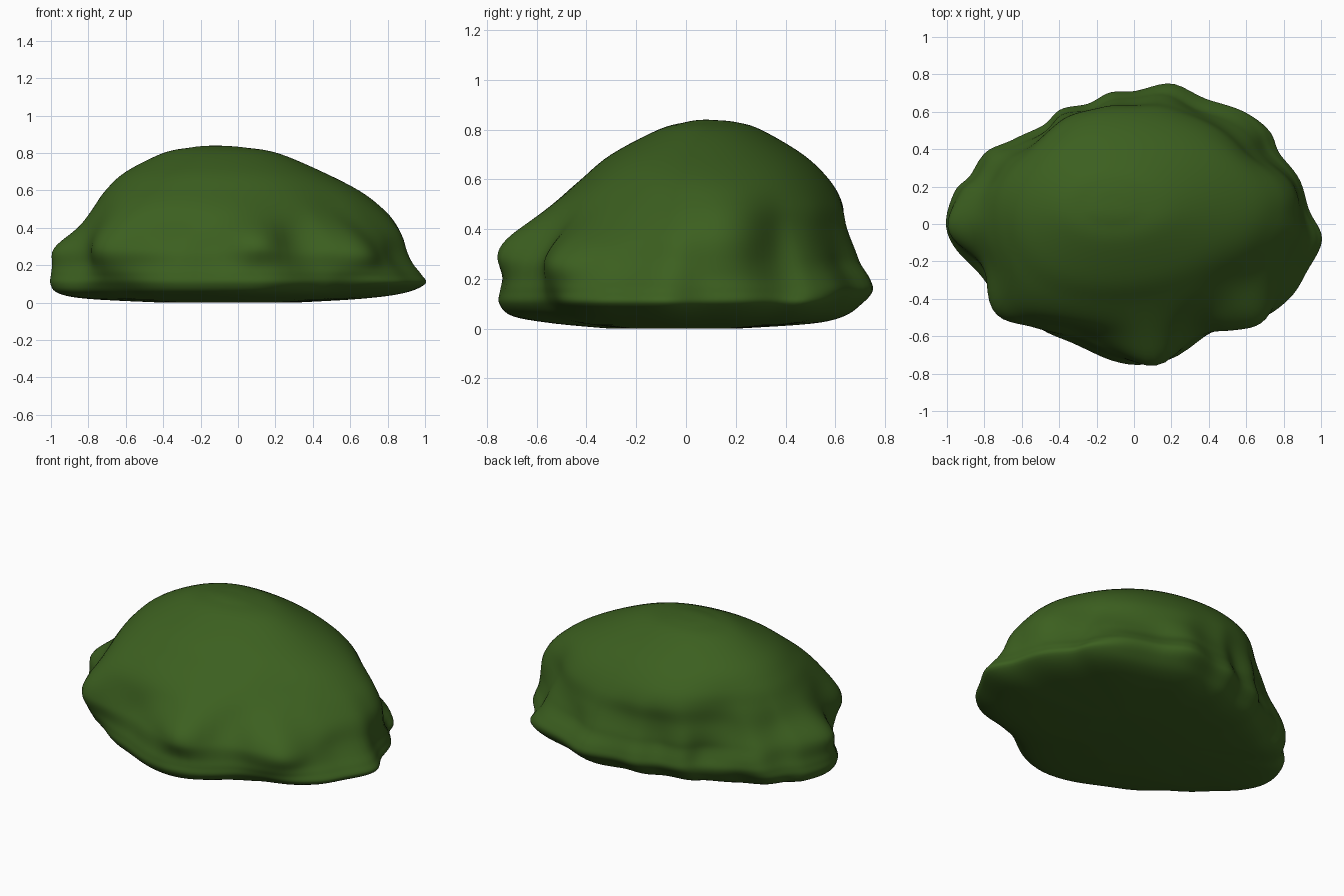
import bpy, bmesh, math
from mathutils import Vector, noise

if "Cube" in bpy.data.objects:
    bpy.data.objects.remove(bpy.data.objects["Cube"], do_unlink=True)

SIDES, STEPS = 144, 5
CENTRE = Vector((-0.12, 0.08))

# Ground plan of the widest part, counter-clockwise
OUTLINE = [(1, -.08), (.92, .08), (.87, .25), (.79, .4), (.75, .53), (.63, .62), (.4, .68),
           (.2, .755), (0, .715), (-.13, .71), (-.25, .65), (-.4, .62), (-.5, .55), (-.68, .49),
           (-.84, .42), (-.89, .27), (-.96, .18), (-1, 0), (-.95, -.16), (-.82, -.3),
           (-.7, -.46), (-.55, -.55), (-.35, -.63), (-.1, -.735), (.13, -.745), (.4, -.62),
           (.58, -.59), (.74, -.53), (.85, -.4), (.92, -.26)]

# Height, then reach to right, left, front and back
LEVELS = [(0, -.4, .3, -.3, .2), (.02, -.8, .65, -.52, .5), (.05, -.96, .88, -.69, .63),
          (.1, -1, 1, -.745, .7), (.15, -.99, .98, -.74, .74), (.2, -.97, .94, -.72, .73),
          (.26, -.95, .9, -.7, .7), (.31, -.92, .87, -.67, .685), (.4, -.85, .82, -.61, .655),
          (.5, -.78, .75, -.53, .635), (.6, -.71, .64, -.42, .575), (.7, -.6, .45, -.3, .47),
          (.8, -.4, .21, -.11, .3), (.83, -.25, .03, 0, .2), (.838, -.18, -.06, .045, .12)]

# Lobes and hollows: position, radius, push outward
LUMPS = [((.1, -.67, .35), .16, .09), ((.1, -.74, .2), .1, -.03),
         ((-.95, 0, .31), .13, .06), ((-.9, -.2, .22), .14, -.04),
         ((.86, .18, .38), .2, .1), ((.72, .5, .33), .25, -.06),
         ((-.65, .48, .42), .25, -.07), ((-.78, .44, .03), .16, -.08),
         ((-.58, -.4, .48), .25, .05), ((-.68, -.48, .29), .17, .08),
         ((-.68, -.5, .04), .18, -.08), ((.62, -.54, .27), .18, .1),
         ((.63, -.58, .05), .22, -.13), ((.6, -.38, .52), .22, -.05)]


def spline(a, b, c, d, t):
    """Point on a smooth curve between b and c."""
    return [q + .5 * t * (r - p + t * (2*p - 5*q + 4*r - s + t * (3*(q - r) + s - p)))
            for p, q, r, s in zip(a, b, c, d)]


def plan_points():
    """Ground plan relative to an ellipse of the same reach."""
    n = len(OUTLINE)
    for k in range(SIDES):
        i, t = divmod(k * n / SIDES, 1)
        p = Vector(spline(*(OUTLINE[(int(i) + j) % n] for j in (-1, 0, 1, 2)), t)) - CENTRE
        rx = 1 - CENTRE.x if p.x > 0 else 1 + CENTRE.x
        ry = .75 - CENTRE.y if p.y > 0 else .75 + CENTRE.y
        yield Vector((p.x / rx, p.y / ry))


def level_rows():
    last = len(LEVELS) - 1
    for i in range(last):
        quad = [LEVELS[min(max(i + j, 0), last)] for j in (-1, 0, 1, 2)]
        for s in range(STEPS):
            yield spline(*quad, s / STEPS)
    yield LEVELS[-1]


def place(p, row):
    """Wavy near the ground, a smooth dome above, with lobes between."""
    z, right, left, front, back = row
    fade = min(max((.6 - z) / .4, 0), 1)
    fade *= fade * (3 - 2 * fade)
    n = p.normalized() * (1 + (p.length - 1) * fade)
    x = abs(left - CENTRE.x if n.x > 0 else right - CENTRE.x) * n.x
    y = abs(back - CENTRE.y if n.y > 0 else front - CENTRE.y) * n.y
    point = Vector((CENTRE.x + x, CENTRE.y + y, z))
    push = sum(amount * math.exp(-((point - Vector(spot)).length / size) ** 2)
               for spot, size, amount in LUMPS)
    skirt = math.exp(-((z - .3) / .14) ** 2)
    push += .03 * skirt * noise.noise(point * 4)
    return point + Vector((x, y, 0)).normalized() * push


# Leafy mound, closed at the bottom and crown
bm = bmesh.new()
plan = list(plan_points())
rings = [[bm.verts.new(place(p, row)) for p in plan] for row in level_rows()]
for low, high in zip(rings, rings[1:]):
    for k in range(SIDES):
        m = (k + 1) % SIDES
        bm.faces.new((low[k], low[m], high[m], high[k]))
bm.faces.new(rings[0][::-1])
crown = bm.verts.new((CENTRE.x, CENTRE.y, .84))
for k in range(SIDES):
    bm.faces.new((rings[-1][k], rings[-1][(k + 1) % SIDES], crown))
mesh = bpy.data.meshes.new("bush_mound")
bm.to_mesh(mesh)
bm.free()
bush = bpy.data.objects.new("bush_mound", mesh)
bpy.context.collection.objects.link(bush)

# Leaf green
green = bpy.data.materials.new("leaf_green")
green.use_nodes = True
green.diffuse_color = (.045, .116, .014, 1)
green.node_tree.nodes["Principled BSDF"].inputs["Base Color"].default_value = green.diffuse_color
mesh.materials.append(green)

bpy.context.view_layer.objects.active = bush
bush.select_set(True)
bpy.ops.object.shade_smooth_by_angle(angle=math.radians(60))
